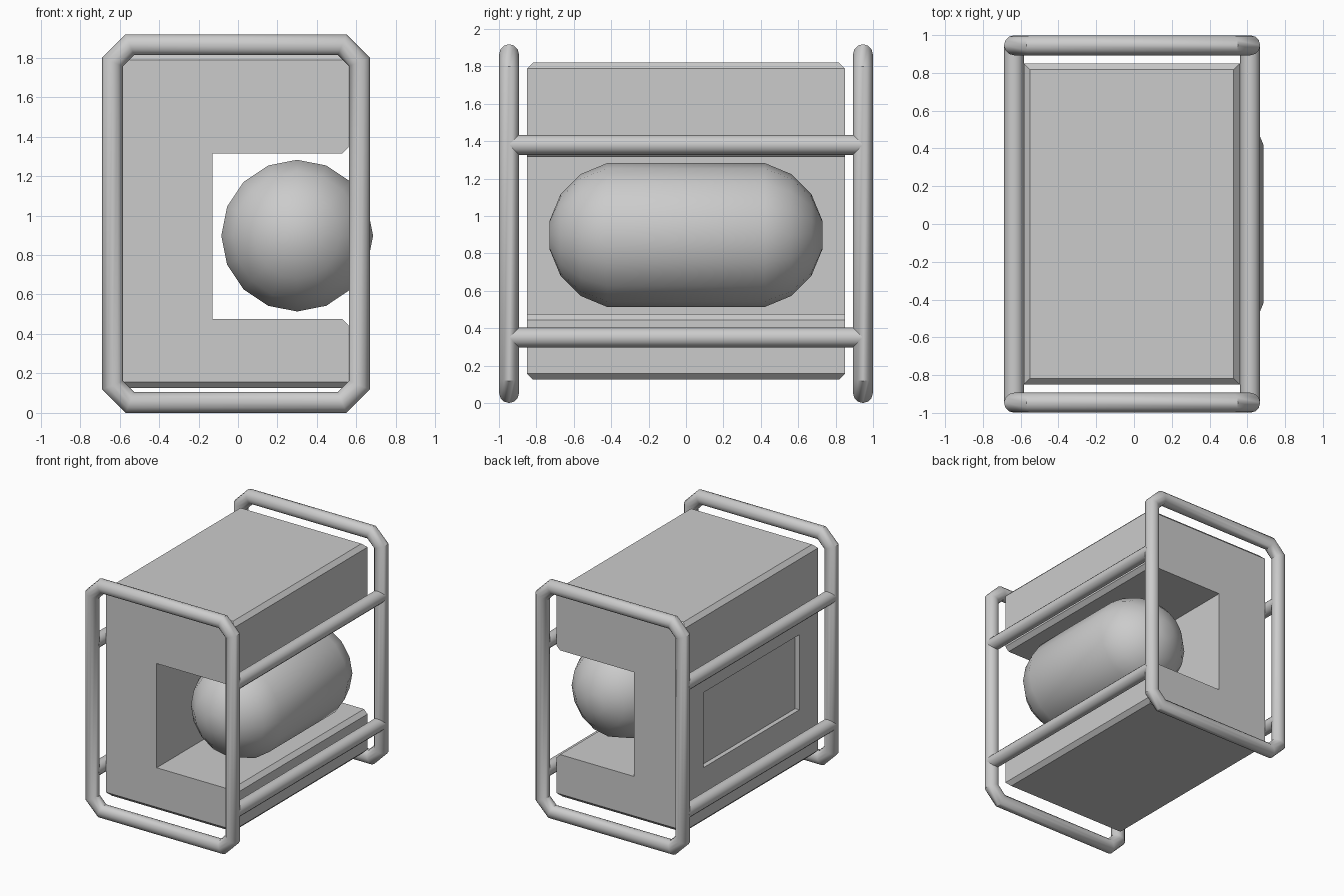
import bpy, bmesh, math
from mathutils import Vector

if "Cube" in bpy.data.objects:
    bpy.data.objects.remove(bpy.data.objects["Cube"])

TUBE_R, SIDES = 0.053, 12
X0, X1, Z0, Z1, YF = -0.635, 0.615, 0.053, 1.865, 0.946


def finish(name, bm, angle=40):
    bmesh.ops.recalc_face_normals(bm, faces=bm.faces)
    me = bpy.data.meshes.new(name)
    bm.to_mesh(me)
    bm.free()
    ob = bpy.data.objects.new(name, me)
    bpy.context.collection.objects.link(ob)
    bpy.ops.object.select_all(action='DESELECT')
    ob.select_set(True)
    bpy.context.view_layer.objects.active = ob
    if angle:
        bpy.ops.object.shade_smooth_by_angle(angle=math.radians(angle))
    return ob


def bridge(bm, rings, closed):
    n = len(rings[0])
    for i in range(len(rings) if closed else len(rings) - 1):
        a, b = rings[i], rings[(i + 1) % len(rings)]
        for k in range(n):
            bm.faces.new((a[k], a[(k + 1) % n], b[(k + 1) % n], b[k]))
    if not closed:
        bm.faces.new(rings[0])
        bm.faces.new(rings[-1])


def lathe_y(name, profile, cx, cz, sides, angle=40):
    """Rings of (y, radius) around an axis parallel to y."""
    bm = bmesh.new()
    rings = [[bm.verts.new((cx + r * math.cos(2 * math.pi * k / sides), y,
                            cz + r * math.sin(2 * math.pi * k / sides)))
              for k in range(sides)] for y, r in profile]
    bridge(bm, rings, False)
    return finish(name, bm, angle)


# End hoops: mitred tube around a rectangle with cut corners
def hoop(name, y):
    c = 0.087
    path = [Vector(p) for p in (
        (X0 + c, Z0), (X1 - c, Z0), (X1, Z0 + c), (X1, Z1 - c),
        (X1 - c, Z1), (X0 + c, Z1), (X0, Z1 - c), (X0, Z0 + c))]
    bm = bmesh.new()
    rings = []
    for i, p in enumerate(path):
        d0 = (p - path[i - 1]).normalized()
        d1 = (path[(i + 1) % 8] - p).normalized()
        t = (d0 + d1).normalized()
        out = Vector((t.y, -t.x)) / t.dot(d0)
        ring = []
        for k in range(SIDES):
            a = 2 * math.pi * k / SIDES
            q = p + out * TUBE_R * math.cos(a)
            ring.append(bm.verts.new((q.x, y + TUBE_R * math.sin(a), q.y)))
        rings.append(ring)
    bridge(bm, rings, True)
    finish(name, bm)


hoop("front_hoop", -YF)
hoop("back_hoop", YF)

# Long side rails joining the hoops
for side, x in (("left", X0), ("right", X1)):
    for level, z in (("lower", 0.35), ("upper", 1.38)):
        lathe_y(f"{side}_{level}_rail", [(-0.94, TUBE_R), (0.94, TUBE_R)],
                x, z, SIDES)

# Housing: C-shaped block with chamfered top, bottom and slot lips
L, R, B, T, Y = -0.583, 0.56, 0.125, 1.82, 0.85
prof = [(L, B), (R, B), (R, 0.475), (-0.13, 0.475),
        (-0.13, 1.315), (R, 1.315), (R, T), (L, T)]
bm = bmesh.new()
bridge(bm, [[bm.verts.new((x, y, z)) for x, z in prof] for y in (-Y, Y)], False)
bmesh.ops.recalc_face_normals(bm, faces=bm.faces)


def is_chamfered(e):
    a, b = (v.co for v in e.verts)
    same = abs(a.z - b.z) < 1e-4
    rim = min(abs(a.z - B), abs(a.z - T)) < 1e-4
    lip = (abs(a.x - R) + abs(b.x - R) < 1e-4
           and min(abs(a.z - 0.475), abs(a.z - 1.315)) < 1e-4)
    return same and (rim or lip)


bmesh.ops.bevel(bm, geom=[e for e in bm.edges if is_chamfered(e)],
                offset=0.032, segments=1, affect='EDGES')

# Recessed panel on the left side of the housing
bm.normal_update()
panel = max((f for f in bm.faces if f.normal.x < -0.99
             and abs(f.calc_center_median().x - L) < 1e-3),
            key=lambda f: f.calc_area())
for depth in (0.0, 0.037):
    bmesh.ops.inset_individual(bm, faces=[panel], thickness=0.02)
    mid = panel.calc_center_median()
    for v in panel.verts:
        v.co = (L + depth, 0.61 if v.co.y > mid.y else -0.61,
                1.18 if v.co.z > mid.z else 0.575)
finish("housing", bm, 0)

# Tank: capsule lying in the slot
cap = []
for deg in (11.25, 33.75, 56.25, 78.75):
    a = math.radians(deg)
    cap.append((0.345 + 0.392 * math.cos(a), 0.392 * math.sin(a)))
profile = [(-y, r) for y, r in cap] + cap[::-1]
lathe_y("tank", profile, 0.30, 0.898, 16, 50)
